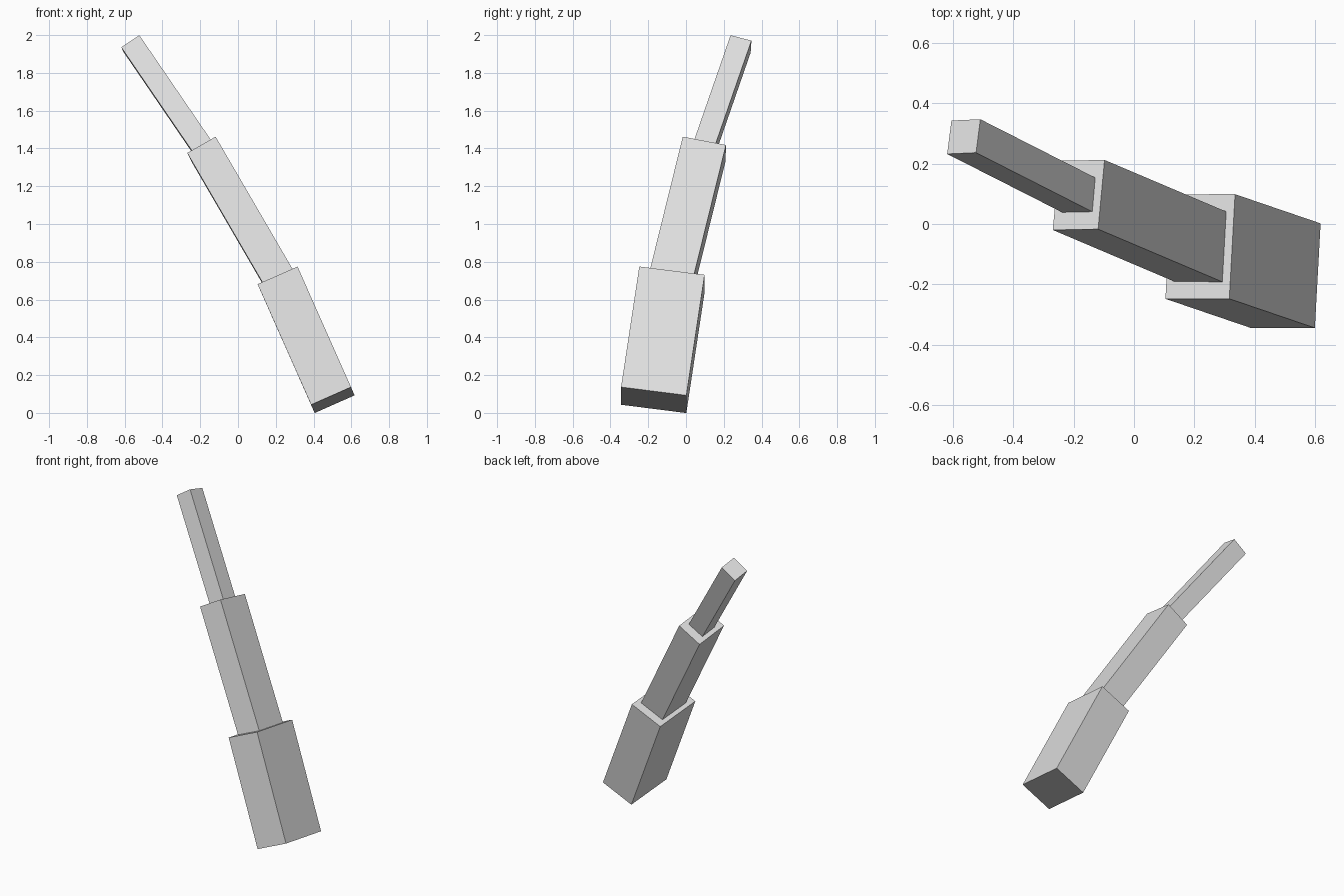
import bpy
from mathutils import Vector, Matrix

if "Cube" in bpy.data.objects:
    bpy.data.objects.remove(bpy.data.objects["Cube"])


def material(name, value):
    m = bpy.data.materials.new(name)
    m.diffuse_color = (value, value, value, 1)
    m.use_nodes = True
    m.node_tree.nodes["Principled BSDF"].inputs["Base Color"].default_value = m.diffuse_color
    return m


light = material("light_grey", 0.74)
dark = material("dark_grey", 0.42)


def segment(name, start, end, side, width, depth, sink=0.0):
    """Square-ended block from start to end, its foot sunk into the block below."""
    start, end = Vector(start), Vector(end)
    axis = (end - start).normalized()
    start -= axis * sink
    x = Vector(side)
    x = (x - axis * x.dot(axis)).normalized()
    y = axis.cross(x)
    bpy.ops.mesh.primitive_cube_add(size=1)
    ob = bpy.context.object
    ob.name = name
    turn = Matrix((x, y, axis)).transposed().to_4x4()
    scale = Matrix.Diagonal((width, depth, (end - start).length, 1))
    ob.matrix_world = Matrix.Translation((start + end) / 2) @ turn @ scale
    ob.data.materials.append(light)
    ob.data.materials.append(dark)
    # Underside is the darker grey
    for face in ob.data.polygons:
        face.material_index = 1 if face.normal.z < -0.5 else 0


# Joint centres from the base to the tip
base = (0.502, -0.171, 0.068)
knuckle = (0.219, -0.0745, 0.706)
joint = (-0.183, 0.096, 1.397)
tip = (-0.563, 0.289, 1.953)

# Three blocks, each thinner and bent further than the last
segment("lower_segment", base, knuckle, (0.212, 0.0, 0.092), 0.231, 0.349)
segment("middle_segment", knuckle, joint, (0.150, 0.002, 0.083), 0.173, 0.234, 0.02)
segment("upper_segment", joint, tip, (0.096, 0.004, 0.063), 0.115, 0.115, 0.012)
